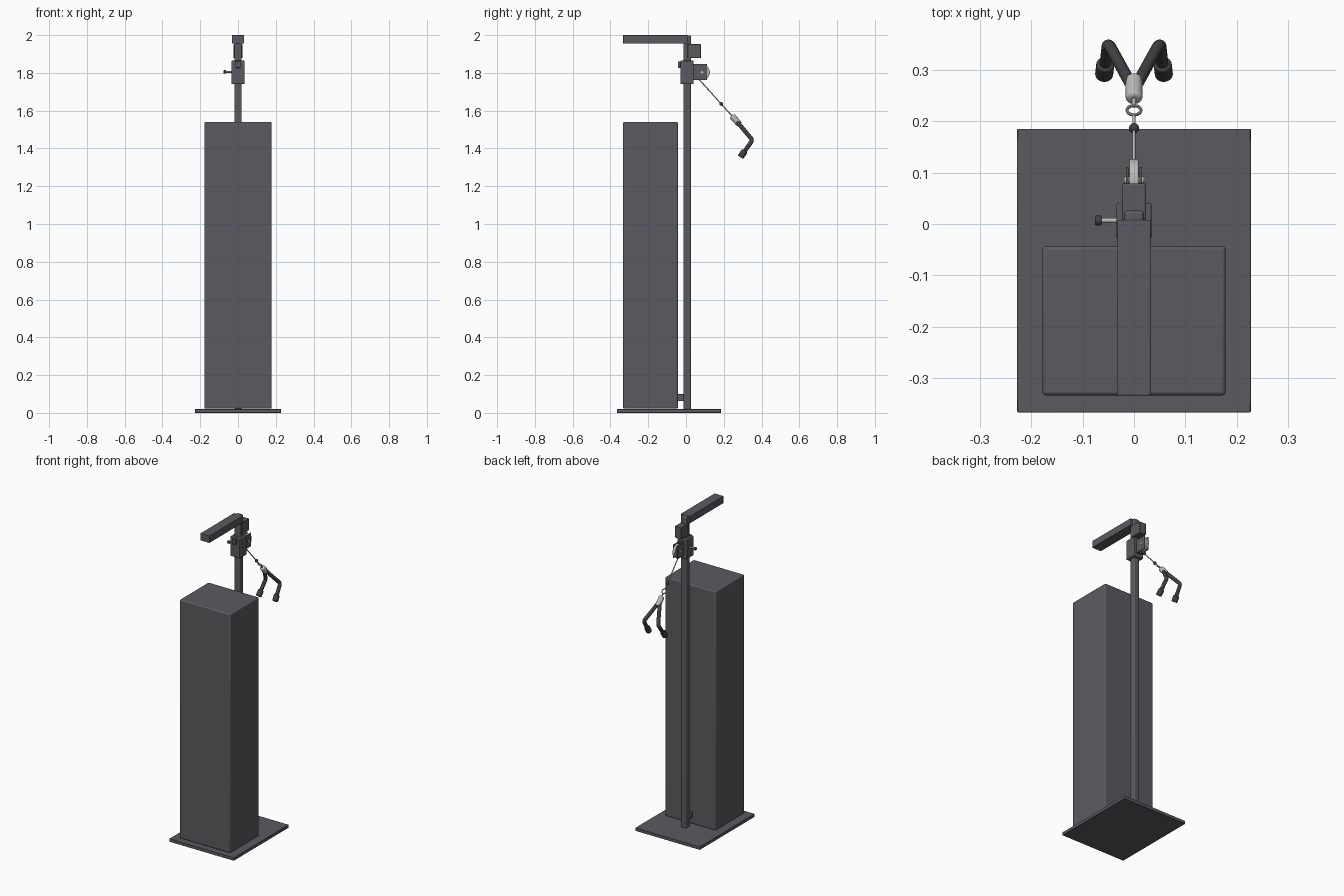
import bpy
import math
from mathutils import Vector

if "Cube" in bpy.data.objects:
    bpy.data.objects.remove(bpy.data.objects["Cube"])


def material(name, rgb):
    m = bpy.data.materials.new(name)
    m.diffuse_color = (*rgb, 1)
    m.use_nodes = True
    m.node_tree.nodes["Principled BSDF"].inputs["Base Color"].default_value = m.diffuse_color
    return m


GREY = material("charcoal grey", (0.105, 0.105, 0.118))
BLACK = material("rubber black", (0.05, 0.05, 0.053))
STEEL = material("light steel", (0.5, 0.5, 0.48))


def finish(ob, name, mat):
    ob.name = name
    ob.data.materials.append(mat)
    bpy.ops.object.shade_smooth_by_angle(angle=math.radians(35))
    return ob


def box(name, x, y, z, mat=GREY, bevel=0.003, segments=2):
    """Rounded box from (min, max) pairs."""
    spans = (x, y, z)
    bpy.ops.mesh.primitive_cube_add(size=1, location=[(a + b) / 2 for a, b in spans])
    ob = bpy.context.object
    ob.scale = [b - a for a, b in spans]
    bpy.ops.object.transform_apply(location=False, rotation=False, scale=True)
    mod = ob.modifiers.new("rounded edges", "BEVEL")
    mod.width, mod.segments = bevel, segments
    return finish(ob, name, mat)


def rod(name, a, b, radius, mat, bevel=0.0, sides=24):
    """Cylinder between two points."""
    a, b = Vector(a), Vector(b)
    d = b - a
    bpy.ops.mesh.primitive_cylinder_add(
        vertices=sides, radius=radius, depth=d.length, location=(a + b) / 2,
        rotation=d.to_track_quat('Z', 'Y').to_euler())
    ob = bpy.context.object
    if bevel:
        mod = ob.modifiers.new("rounded rims", "BEVEL")
        mod.width, mod.segments = bevel, 3
        mod.limit_method = 'ANGLE'
    return finish(ob, name, mat)


def tube(name, points, radius, mat):
    """Round tube swept along a path."""
    cu = bpy.data.curves.new(name, 'CURVE')
    cu.dimensions = '3D'
    cu.bevel_depth, cu.bevel_resolution, cu.use_fill_caps = radius, 4, True
    sp = cu.splines.new('POLY')
    sp.points.add(len(points) - 1)
    for p, co in zip(sp.points, points):
        p.co = (*co, 1)
    ob = bpy.data.objects.new(name, cu)
    bpy.context.collection.objects.link(ob)
    bpy.ops.object.select_all(action='DESELECT')
    bpy.context.view_layer.objects.active = ob
    ob.select_set(True)
    bpy.ops.object.convert(target='MESH')
    return finish(bpy.context.object, name, mat)


# Base, weight cabinet and column
box("base_plate", (-0.227, 0.227), (-0.366, 0.185), (0, 0.02), bevel=0.002)
box("cabinet", (-0.178, 0.178), (-0.333, -0.043), (0.022, 1.54), bevel=0.007, segments=3)
box("cabinet_bracket", (-0.016, 0.016), (-0.05, -0.008), (0.062, 0.1))
box("column", (-0.019, 0.019), (-0.013, 0.026), (0.018, 1.998), bevel=0.006, segments=3)

# Top arm and the block behind it
box("top_arm", (-0.032, 0.032), (-0.333, 0.008), (1.955, 2.0), bevel=0.002)
box("top_pulley_block", (-0.023, 0.023), (0.008, 0.079), (1.878, 1.952))

# Sliding carriage with latch and locking pin
box("carriage", (-0.034, 0.034), (-0.029, 0.041), (1.74, 1.865), bevel=0.004)
box("carriage_latch", (-0.014, 0.014), (-0.043, -0.027), (1.827, 1.861))
rod("pin_shaft", (-0.066, 0.007, 1.805), (-0.03, 0.007, 1.805), 0.005, STEEL)
rod("pin_knob", (-0.076, 0.007, 1.805), (-0.063, 0.007, 1.805), 0.0095, BLACK, 0.002)

# Swivel pulley: fork plates, wheel and axle
for side in (-1, 1):
    xs = sorted((side * 0.011, side * 0.016))
    box("pulley_fork", xs, (0.036, 0.111), (1.762, 1.847), bevel=0.002)
box("pulley_mount", (-0.016, 0.016), (0.036, 0.052), (1.762, 1.847))
rod("pulley_wheel", (-0.009, 0.085, 1.803), (0.009, 0.085, 1.803), 0.041, STEEL, 0.003, 40)
rod("pulley_axle", (-0.019, 0.085, 1.803), (0.019, 0.085, 1.803), 0.007, STEEL)

# Cable, stop ball and carabiner ring along the sloping line
slope = Vector((0, 0.668, -0.744))


def along(y):
    return Vector((0, y, 1.637 - (y - 0.185) * 1.114))


rod("cable", along(0.072), along(0.21), 0.003, STEEL, sides=12)
bpy.ops.mesh.primitive_uv_sphere_add(segments=20, ring_count=12, radius=0.01, location=along(0.186))
finish(bpy.context.object, "cable_stop", BLACK)
normal = Vector((0, 0.744, 0.668))
bpy.ops.mesh.primitive_torus_add(
    major_radius=0.0135, minor_radius=0.003, major_segments=32, minor_segments=10,
    location=along(0.221), rotation=normal.to_track_quat('Z', 'Y').to_euler())
finish(bpy.context.object, "clip_ring", STEEL)
rod("ring_link", along(0.229), along(0.246), 0.004, STEEL, sides=12)

# Handle: steel yoke, two bent bars, end grips
rod("handle_yoke", along(0.242), along(0.284), 0.0165, STEEL, 0.008)
start = along(0.268)
for side in (-1, 1):
    elbow = Vector((side * 0.051, 0.352, 1.444))
    end = Vector((side * 0.058, 0.291, 1.358))
    first, second = (elbow - start).normalized(), (end - elbow).normalized()
    a, b = elbow - first * 0.016, elbow + second * 0.016
    bend = [a * (1 - t) ** 2 + elbow * 2 * t * (1 - t) + b * t * t
            for t in (i / 6 for i in range(7))]
    s = start + Vector((side * 0.004, 0, 0))
    tube("handle_bar", [s, *bend, end], 0.0115, BLACK)
    rod("handle_grip", end - second * 0.036, end + second * 0.004, 0.0175, BLACK, 0.004)
